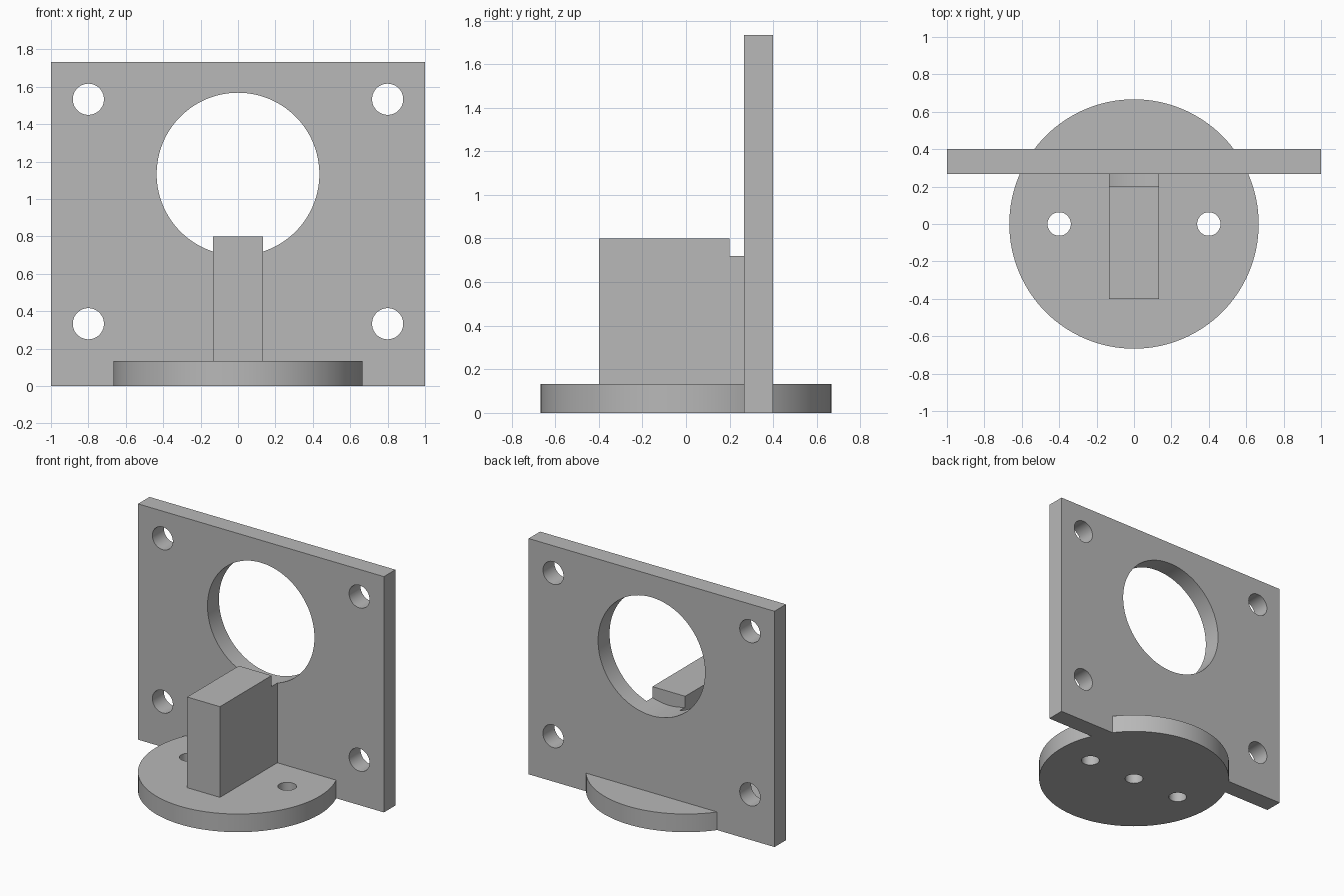
import bpy
import math

if "Cube" in bpy.data.objects:
    bpy.data.objects.remove(bpy.data.objects["Cube"], do_unlink=True)

# Single grey material
grey = bpy.data.materials.new("plain grey")
grey.use_nodes = True
colour = (0.48, 0.48, 0.48, 1)
grey.diffuse_color = colour
grey.node_tree.nodes["Principled BSDF"].inputs["Base Color"].default_value = colour


def box(name, x, y, z):
    """Box from (min, max) ranges on each axis."""
    ranges = (x, y, z)
    bpy.ops.mesh.primitive_cube_add(size=1, location=[(a + b) / 2 for a, b in ranges])
    ob = bpy.context.object
    ob.name = name
    ob.scale = [b - a for a, b in ranges]
    bpy.ops.object.transform_apply(location=True, rotation=True, scale=True)
    ob.data.materials.append(grey)
    return ob


def cylinder(name, radius, location, depth, along_y=False, sides=64):
    bpy.ops.mesh.primitive_cylinder_add(
        vertices=sides, radius=radius, depth=depth, location=location,
        rotation=(math.pi / 2 if along_y else 0, 0, 0))
    ob = bpy.context.object
    ob.name = name
    bpy.ops.object.transform_apply(location=True, rotation=True, scale=True)
    ob.data.materials.append(grey)
    return ob


def combine(target, other, operation):
    """Apply a boolean and discard the second body."""
    bpy.context.view_layer.objects.active = target
    mod = target.modifiers.new(operation, "BOOLEAN")
    mod.operation = operation
    mod.solver = "EXACT"
    mod.object = other
    bpy.ops.object.modifier_apply(modifier=mod.name)
    bpy.data.objects.remove(other, do_unlink=True)


T = 0.1333             # thickness of plate and disc
FRONT, BACK = 0.2667, 0.4

# Upright plate, round base and supporting rib joined as one body
bracket = box("mounting_bracket", (-1, 1), (FRONT, BACK), (0, 1.7333))
combine(bracket, cylinder("base_disc", 0.6667, (0, 0, T / 2), T, sides=128), "UNION")
rib = box("support_rib", (-T, T), (-0.4, FRONT + 0.06), (T / 2, 0.8))
combine(bracket, rib, "UNION")

# Large bore, which also notches the back of the rib
bore_start, bore_end = 0.2, 0.6
combine(bracket, cylinder("bore", 0.435, (0, (bore_start + bore_end) / 2, 1.1333),
                          bore_end - bore_start, True, 128), "DIFFERENCE")

# Corner holes through the plate
for x in (-0.8, 0.8):
    for z in (0.3333, 1.5333):
        combine(bracket, cylinder("corner_hole", 0.0833, (x, BACK, z), 0.5, True), "DIFFERENCE")

# Holes through the disc, the middle one closed by the rib
for x in (-0.4, 0, 0.4):
    combine(bracket, cylinder("disc_hole", 0.0625, (x, 0, 0), 2 * T if x == 0 else 3 * T),
            "DIFFERENCE")

bpy.ops.object.select_all(action="DESELECT")
bracket.select_set(True)
bpy.context.view_layer.objects.active = bracket
bpy.ops.object.shade_smooth_by_angle(angle=math.radians(30))
